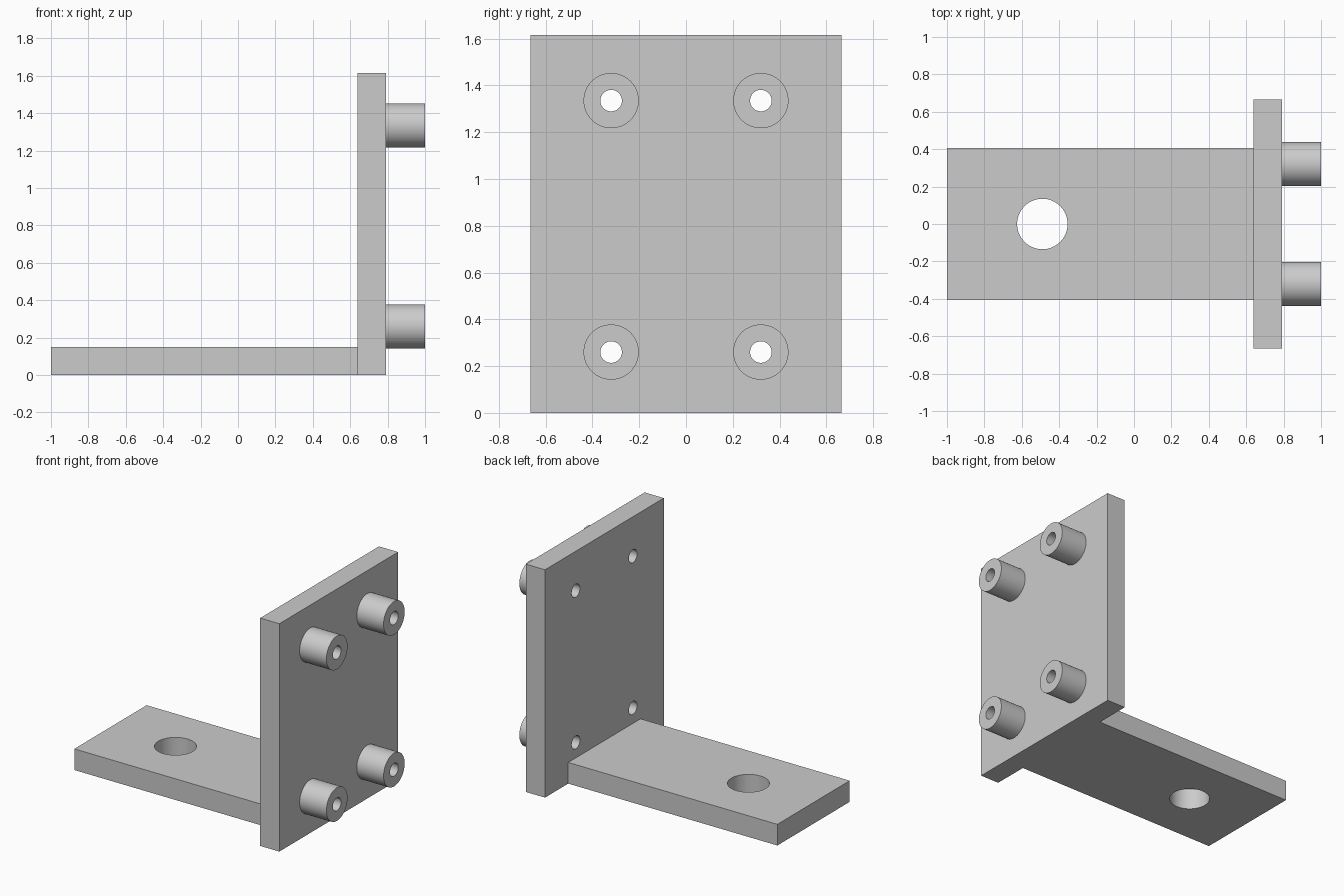
import bpy
import math

cube = bpy.data.objects.get("Cube")
if cube:
    bpy.data.objects.remove(cube, do_unlink=True)

grey = bpy.data.materials.new("plain_grey")
grey.use_nodes = True
COLOUR = (0.6, 0.6, 0.6, 1)
grey.diffuse_color = COLOUR
grey.node_tree.nodes["Principled BSDF"].inputs["Base Color"].default_value = COLOUR

PLATE_BACK, PLATE_FACE, BOSS_END = 0.64, 0.79, 1.0
THICKNESS = 0.15
BOSS_RADIUS, BOLT_RADIUS = 0.118, 0.046


def box(name, low, high):
    centre = [(a + b) / 2 for a, b in zip(low, high)]
    bpy.ops.mesh.primitive_cube_add(size=1, location=centre)
    ob = bpy.context.object
    ob.name = name
    ob.scale = [b - a for a, b in zip(low, high)]
    bpy.ops.object.transform_apply(location=False, rotation=False, scale=True)
    ob.data.materials.append(grey)
    return ob


def cylinder(name, radius, depth, centre, along_x):
    bpy.ops.mesh.primitive_cylinder_add(
        vertices=64, radius=radius, depth=depth, location=centre,
        rotation=(0, math.pi / 2 if along_x else 0, 0))
    ob = bpy.context.object
    ob.name = name
    ob.data.materials.append(grey)
    return ob


def cut(target, cutter):
    cutter.hide_render = True
    bpy.ops.object.select_all(action="DESELECT")
    bpy.context.view_layer.objects.active = target
    target.select_set(True)
    mod = target.modifiers.new("hole", "BOOLEAN")
    mod.operation = "DIFFERENCE"
    mod.solver = "EXACT"
    mod.object = cutter
    bpy.ops.object.modifier_apply(modifier=mod.name)


def smooth(ob):
    bpy.ops.object.select_all(action="DESELECT")
    bpy.context.view_layer.objects.active = ob
    ob.select_set(True)
    bpy.ops.object.shade_smooth_by_angle(angle=math.radians(30))


# Horizontal foot with its large hole
foot = box("foot", (-1, -0.405, 0), (PLATE_BACK, 0.405, THICKNESS))
drill = cylinder("foot_drill", 0.135, 1, (-0.49, 0, 0.08), False)
cut(foot, drill)
bpy.data.objects.remove(drill, do_unlink=True)
smooth(foot)

# Upright plate
plate = box("upright_plate", (PLATE_BACK, -0.665, 0), (PLATE_FACE, 0.665, 1.615))

# Four hollow bosses, drilled right through the plate
for level, z in (("lower", 0.26), ("upper", 1.335)):
    for side, y in (("front", -0.32), ("back", 0.32)):
        boss = cylinder(f"{level}_{side}_boss", BOSS_RADIUS, BOSS_END - PLATE_FACE,
                        ((BOSS_END + PLATE_FACE) / 2, y, z), True)
        drill = cylinder("bolt_drill", BOLT_RADIUS, 1, (0.8, y, z), True)
        cut(plate, drill)
        cut(boss, drill)
        bpy.data.objects.remove(drill, do_unlink=True)
        smooth(boss)
smooth(plate)
